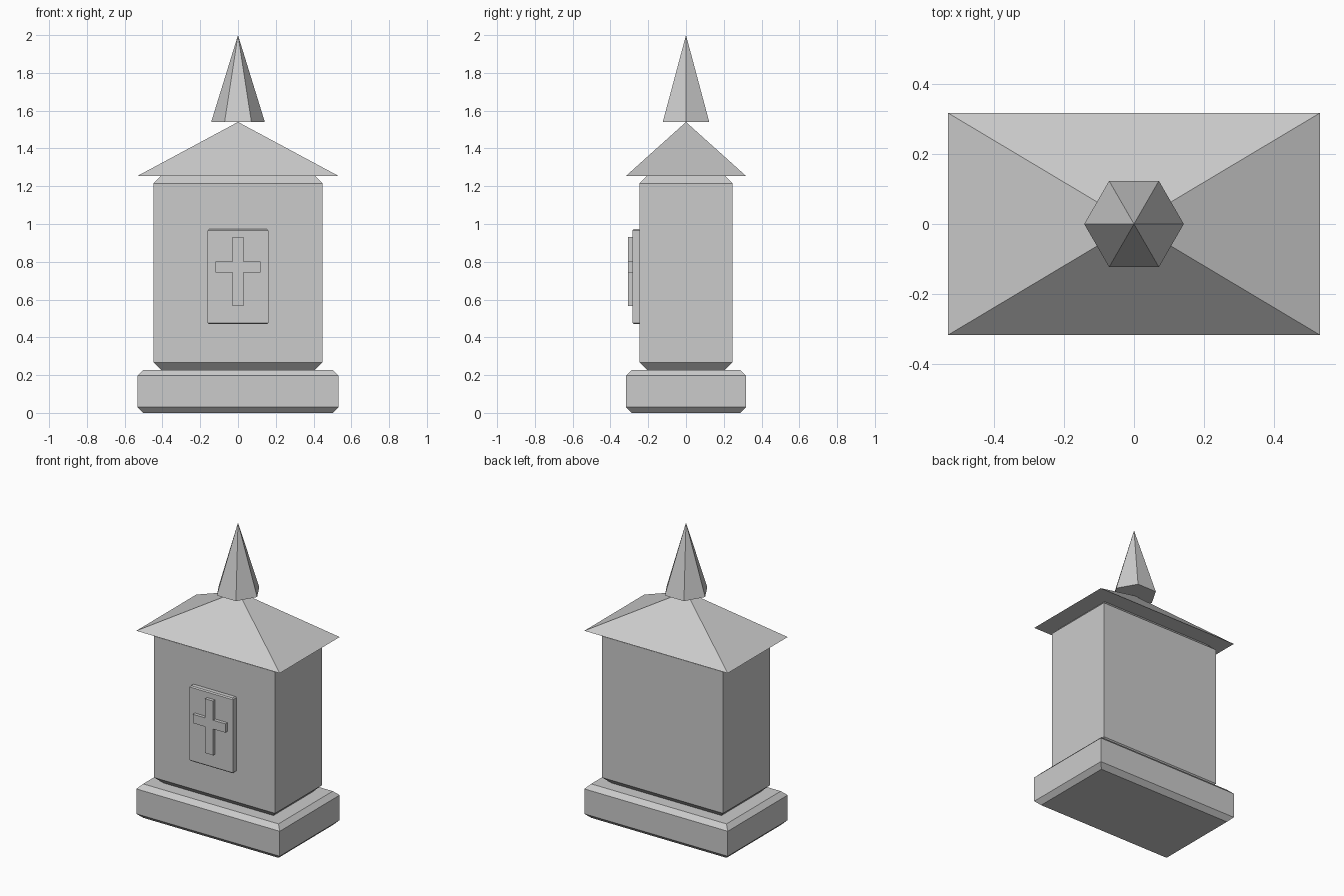
import bpy, bmesh
from math import cos, sin, pi

if "Cube" in bpy.data.objects:
    bpy.data.objects.remove(bpy.data.objects["Cube"])


def make(name, verts, faces):
    mesh = bpy.data.meshes.new(name)
    mesh.from_pydata(verts, [], faces)
    bm = bmesh.new()
    bm.from_mesh(mesh)
    bmesh.ops.recalc_face_normals(bm, faces=bm.faces)
    bm.to_mesh(mesh)
    bm.free()
    obj = bpy.data.objects.new(name, mesh)
    bpy.context.collection.objects.link(obj)
    return obj


def chamfered_block(name, hx, hy, z0, z1, c, y=0):
    """Block whose top and bottom rims are chamfered by c."""
    verts, faces = [], []
    for z, d in ((z0, c), (z0 + c, 0), (z1 - c, 0), (z1, c)):
        for sx, sy in ((-1, -1), (1, -1), (1, 1), (-1, 1)):
            verts.append((sx * (hx - d), y + sy * (hy - d), z))
    for r in range(3):
        for i in range(4):
            j = (i + 1) % 4
            faces.append((4 * r + i, 4 * r + j, 4 * r + 4 + j, 4 * r + 4 + i))
    faces += [(3, 2, 1, 0), (12, 13, 14, 15)]
    return make(name, verts, faces)


def pyramid(name, ring, z0, z1):
    n = len(ring)
    verts = [(x, y, z0) for x, y in ring] + [(0, 0, z1)]
    faces = [(i, (i + 1) % n, n) for i in range(n)] + [tuple(reversed(range(n)))]
    return make(name, verts, faces)


def prism_y(name, outline, y0, y1):
    n = len(outline)
    verts = [(x, y, z) for y in (y0, y1) for x, z in outline]
    faces = [(i, (i + 1) % n, n + (i + 1) % n, n + i) for i in range(n)]
    faces += [tuple(range(n)), tuple(range(n, 2 * n))]
    return make(name, verts, faces)


# Plinth and main body
chamfered_block("plinth", 0.531, 0.317, 0, 0.227, 0.03)
chamfered_block("body", 0.448, 0.247, 0.227, 1.255, 0.041)

# Roof and six-sided spire
pyramid("roof", [(-0.531, -0.317), (0.531, -0.317), (0.531, 0.317), (-0.531, 0.317)],
        1.255, 1.54)
pyramid("spire", [(0.142 * cos(i * pi / 3), 0.142 * sin(i * pi / 3)) for i in range(6)],
        1.54, 2.0)

# Front plaque with raised cross
chamfered_block("plaque", 0.161, 0.021, 0.47, 0.973, 0.007, y=-0.263)
right = [(0.03, 0.567), (0.03, 0.743), (0.12, 0.743), (0.12, 0.802), (0.03, 0.802), (0.03, 0.93)]
prism_y("cross", right + [(-x, z) for x, z in reversed(right)], -0.306, -0.282)
